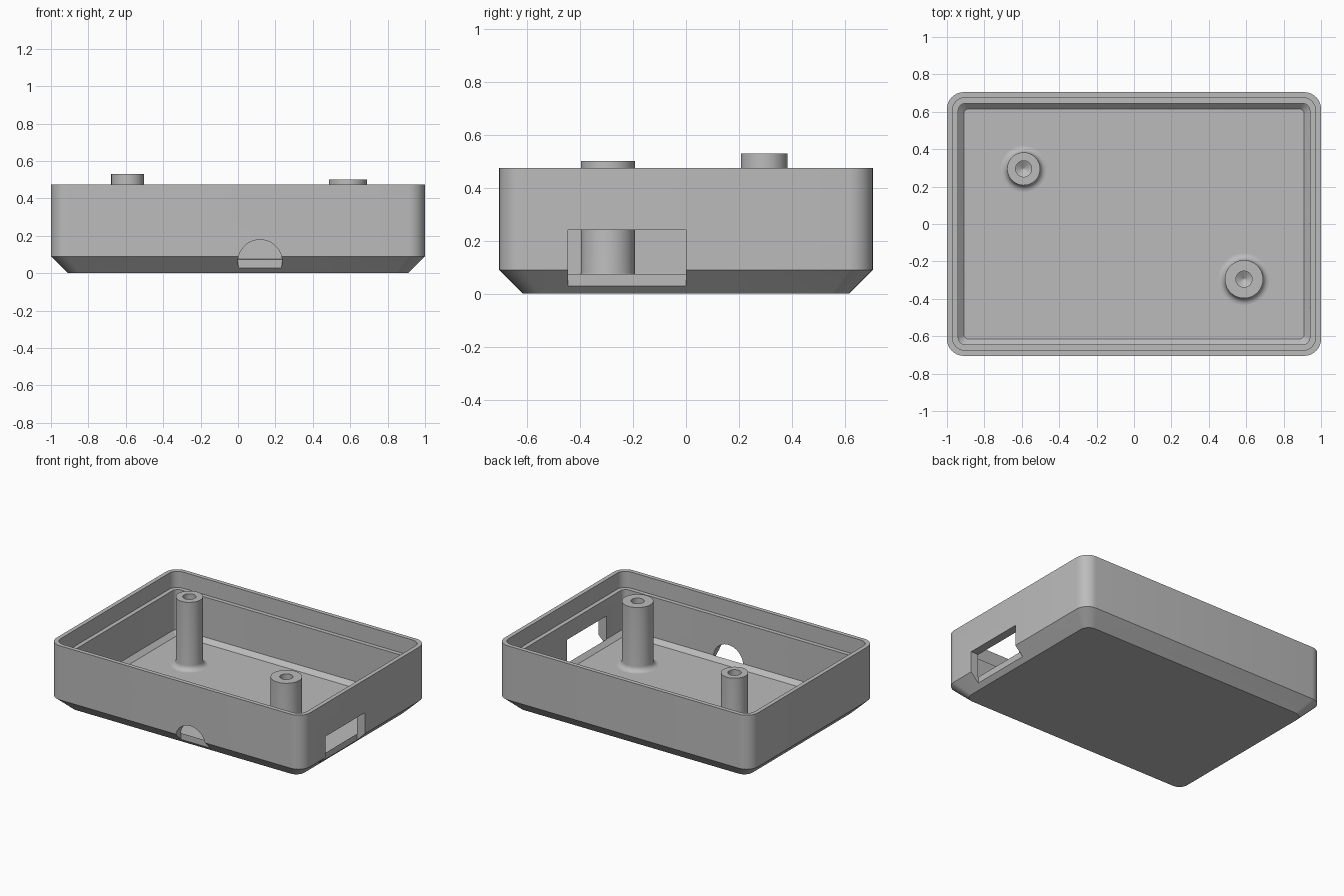
import bpy, bmesh, math
from mathutils import Matrix

cube = bpy.data.objects.get("Cube")
if cube:
    bpy.data.objects.remove(cube, do_unlink=True)

HALF_X, HALF_Y, TOP, FLOOR = 1.0, 0.705, 0.475, 0.045
WALL, CHAMFER = 0.06, 0.09

grey = bpy.data.materials.new("plain_grey")
grey.use_nodes = True
colour = (0.5, 0.5, 0.5, 1)
grey.diffuse_color = colour
grey.node_tree.nodes["Principled BSDF"].inputs["Base Color"].default_value = colour


def make_object(name, bm):
    bmesh.ops.recalc_face_normals(bm, faces=bm.faces)
    mesh = bpy.data.meshes.new(name)
    bm.to_mesh(mesh)
    bm.free()
    mesh.materials.append(grey)
    obj = bpy.data.objects.new(name, mesh)
    bpy.context.collection.objects.link(obj)
    return obj


def smooth(obj):
    bpy.ops.object.select_all(action='DESELECT')
    obj.select_set(True)
    bpy.context.view_layer.objects.active = obj
    bpy.ops.object.shade_smooth_by_angle(angle=math.radians(30))


def bridge(bm, rings):
    for a, b in zip(rings, rings[1:]):
        for i in range(len(a)):
            j = (i + 1) % len(a)
            bm.faces.new((a[i], a[j], b[j], b[i]))
    bm.faces.new(rings[0])
    bm.faces.new(rings[-1])


def rounded_ring(bm, inset, z, radius, steps=8):
    ring = []
    for quarter, (sx, sy) in enumerate([(1, 1), (-1, 1), (-1, -1), (1, -1)]):
        cx = sx * (HALF_X - inset - radius)
        cy = sy * (HALF_Y - inset - radius)
        for k in range(steps + 1):
            a = (quarter + k / steps) * math.pi / 2
            ring.append(bm.verts.new((cx + radius * math.cos(a),
                                      cy + radius * math.sin(a), z)))
    return ring


# Open tray: outside up to the rim, then down past the ledge to the floor
bm = bmesh.new()
levels = [  # inset, height, corner radius
    (CHAMFER, 0, 0.065),
    (0, CHAMFER, 0.09),
    (0, TOP, 0.09),
    (0.03, TOP, 0.065),
    (0.03, 0.36, 0.065),
    (WALL, 0.36, 0.04),
    (WALL, FLOOR + 0.03, 0.04),
    (CHAMFER, FLOOR, 0.025),
]
bridge(bm, [rounded_ring(bm, *level) for level in levels])
tray = make_object("tray", bm)

# Wall openings stop just inside the inner wall
DEPTH = WALL + 0.001


def cut(name, bm):
    cutter = make_object(name, bm)
    cutter.hide_render = True
    mod = tray.modifiers.new(name, 'BOOLEAN')
    mod.operation, mod.solver, mod.object = 'DIFFERENCE', 'EXACT', cutter
    bpy.context.view_layer.objects.active = tray
    bpy.ops.object.modifier_apply(modifier=mod.name)
    bpy.data.objects.remove(cutter, do_unlink=True)


# Rectangular side opening
bm = bmesh.new()
bmesh.ops.create_cube(bm, size=1, matrix=Matrix.Translation(
    (HALF_X - DEPTH + 0.1, -0.2225, 0.13)) @ Matrix.Diagonal((0.2, 0.445, 0.22, 1)))
cut("side_opening", bm)

# Round front opening
bm = bmesh.new()
bmesh.ops.create_cone(bm, cap_ends=True, segments=48, radius1=0.118, radius2=0.118,
                      depth=0.2, matrix=Matrix.Translation(
    (0.118, -HALF_Y + DEPTH - 0.1, 0.061)) @ Matrix.Rotation(math.pi / 2, 4, 'X'))
cut("front_opening", bm)
smooth(tray)


# Screw posts with a filleted foot and a drilled hole
def post(name, x, y, radius, top, hole=0.043, fillet=0.035, sides=48):
    profile = [(radius + fillet, FLOOR - 0.02)]
    for k in range(7):
        a = k / 6 * math.pi / 2
        profile.append((radius + fillet * (1 - math.sin(a)),
                        FLOOR + fillet * (1 - math.cos(a))))
    profile += [(radius, top), (hole, top), (hole, top - 0.3), (0.002, top - 0.325)]
    bm = bmesh.new()
    rings = []
    for r, z in profile:
        rings.append([bm.verts.new((r * math.cos(t), r * math.sin(t), z))
                      for t in (math.tau * i / sides for i in range(sides))])
    bridge(bm, rings)
    obj = make_object(name, bm)
    obj.location = (x, y, 0)
    smooth(obj)


post("tall_post", -0.59, 0.295, 0.088, 0.53)
post("short_post", 0.588, -0.295, 0.102, 0.50)
